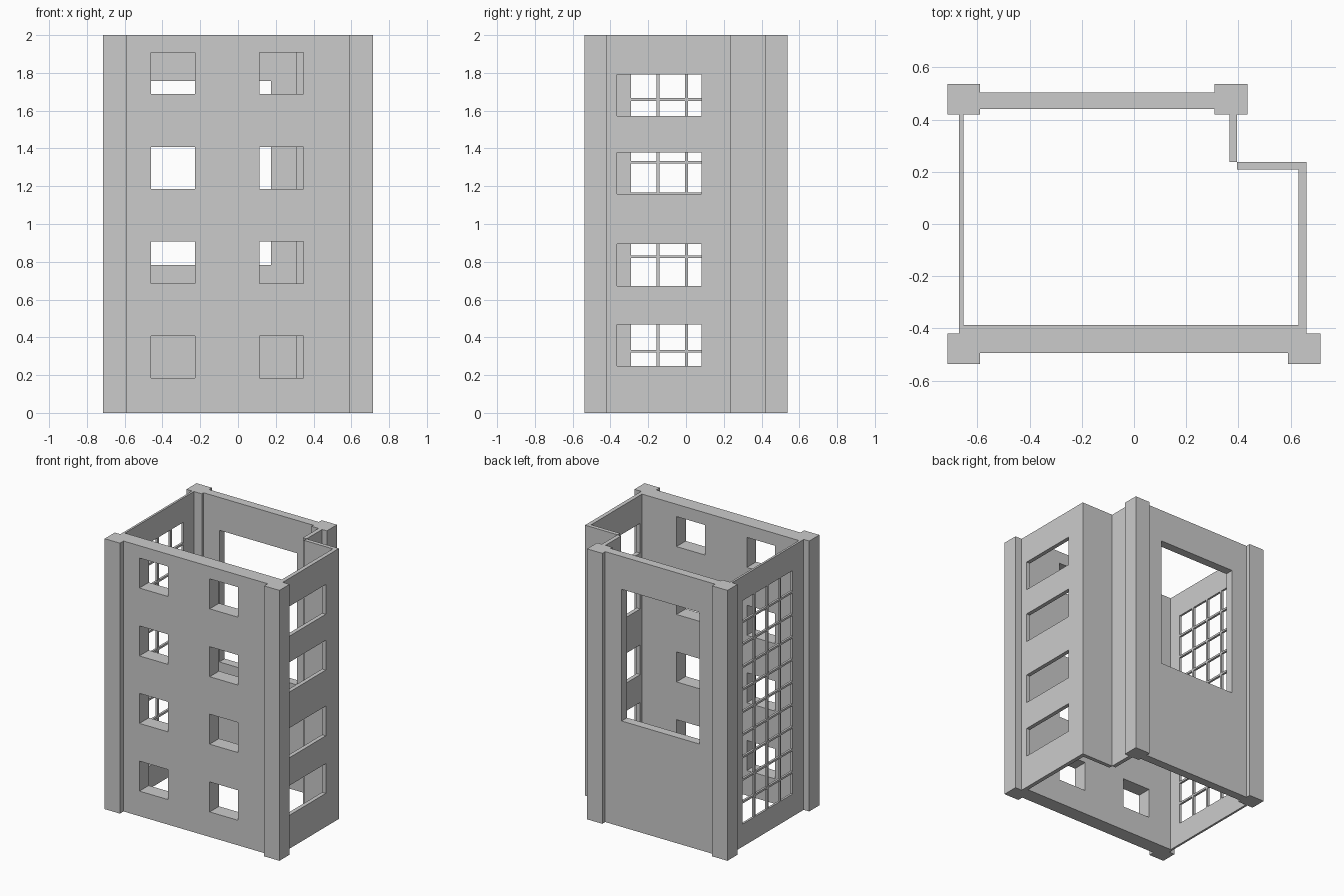
import bpy, bmesh
from mathutils import Vector

if "Cube" in bpy.data.objects:
    bpy.data.objects.remove(bpy.data.objects["Cube"])

H = 2.0


def wall(name, axis, u, t, holes=()):
    """Upright wall running along axis u, thickness range t, rectangular holes (u0, u1, z0, z1)."""
    us = sorted({*u, *(v for h in holes for v in h[:2])})
    zs = sorted({0.0, H, *(v for h in holes for v in h[2:])})

    def point(a, d, z):
        return (a, d, z) if axis == "x" else (d, a, z)

    bm = bmesh.new()
    grid = [[bm.verts.new(point(a, t[0], z)) for z in zs] for a in us]
    for i in range(len(us) - 1):
        for j in range(len(zs) - 1):
            cu, cz = (us[i] + us[i + 1]) / 2, (zs[j] + zs[j + 1]) / 2
            if not any(h[0] < cu < h[1] and h[2] < cz < h[3] for h in holes):
                bm.faces.new((grid[i][j], grid[i + 1][j], grid[i + 1][j + 1], grid[i][j + 1]))
    bmesh.ops.delete(bm, geom=[v for v in bm.verts if not v.link_faces], context="VERTS")
    ext = bmesh.ops.extrude_face_region(bm, geom=bm.faces[:], use_keep_orig=True)
    moved = [g for g in ext["geom"] if isinstance(g, bmesh.types.BMVert)]
    bmesh.ops.translate(bm, verts=moved, vec=Vector(point(0, t[1] - t[0], 0)))
    bmesh.ops.recalc_face_normals(bm, faces=bm.faces[:])
    mesh = bpy.data.meshes.new(name)
    bm.to_mesh(mesh)
    bm.free()
    obj = bpy.data.objects.new(name, mesh)
    bpy.context.collection.objects.link(obj)
    return obj


# Corner pillars
for name, x, y in (("front_left_pillar", -0.715, -0.537), ("front_right_pillar", 0.59, -0.537),
                   ("back_left_pillar", -0.715, 0.419), ("back_right_pillar", 0.309, 0.419)):
    wall(name, "x", (x, x + 0.125), (y, y + 0.118))

# Front wall with two columns of deep windows
front_holes = [(a, b, z, z + 0.222) for a, b in ((-0.46, -0.228), (0.115, 0.348))
               for z in (0.185, 0.686, 1.185, 1.687)]
wall("front_wall", "x", (-0.655, 0.63), (-0.495, -0.386), front_holes)

# Right wall with four wide windows
right_holes = [(-0.365, 0.083, z, z + 0.22) for z in (0.247, 0.673, 1.159, 1.572)]
wall("right_wall", "y", (-0.419, 0.237), (0.63, 0.66), right_holes)

# Notched back right corner
wall("notch_back_wall", "x", (0.395, 0.63), (0.208, 0.237))
wall("notch_side_wall", "y", (0.237, 0.419), (0.365, 0.395))

# Back wall with one large opening
wall("back_wall", "x", (-0.59, 0.309), (0.44, 0.503), [(-0.461, 0.175, 0.783, 1.757)])

# Thin left wall with a large lattice window
panes = [(-0.29 + 0.15 * i, -0.155 + 0.15 * i, 0.167 + j / 6, 0.319 + j / 6)
         for i in range(4) for j in range(10)]
wall("left_lattice_wall", "y", (-0.419, 0.419), (-0.67, -0.654), panes)
